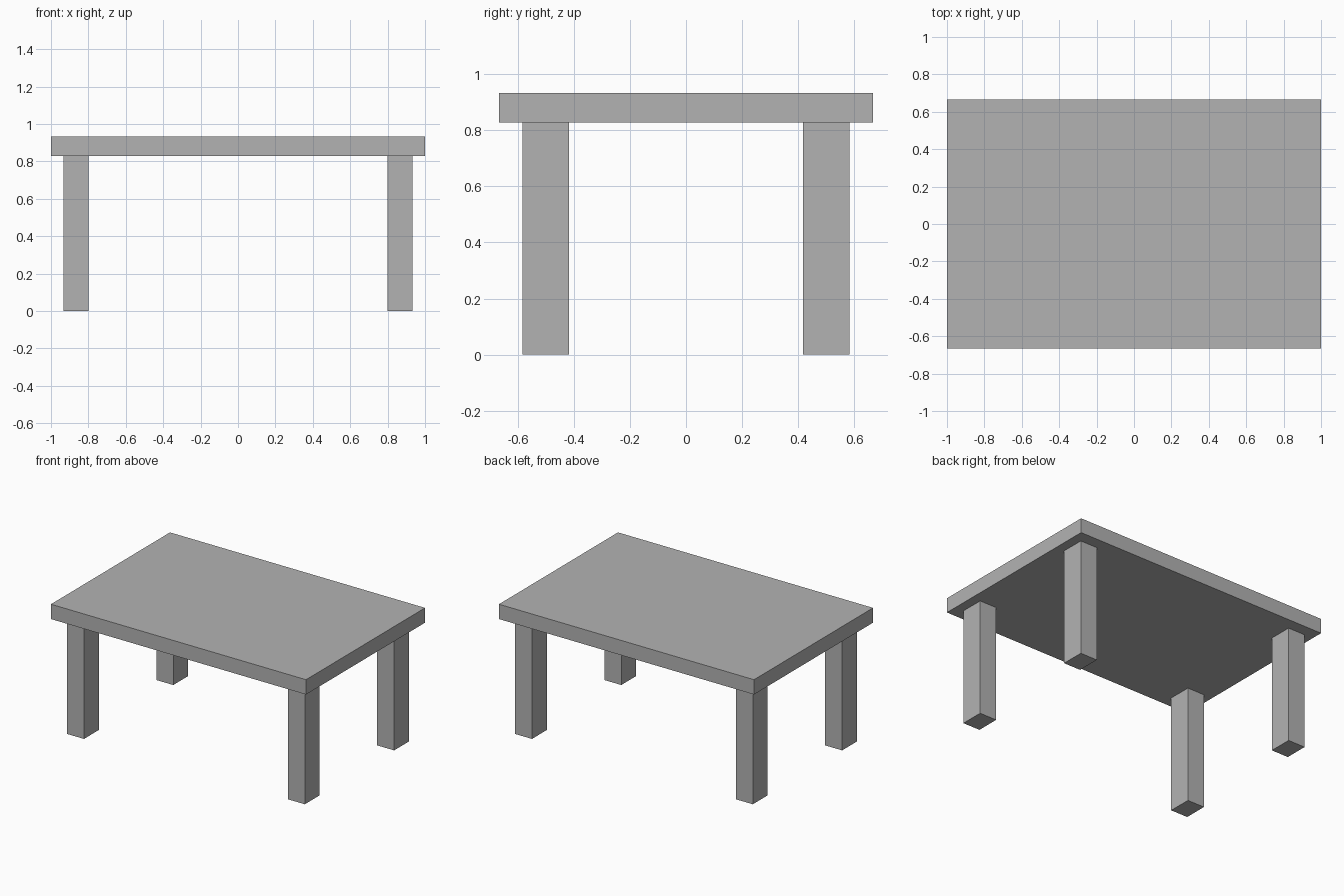
import bpy

cube = bpy.data.objects.get("Cube")
if cube:
    bpy.data.objects.remove(cube, do_unlink=True)

# One plain grey for the whole table
grey = bpy.data.materials.new("plain grey")
grey.use_nodes = True
colour = (0.45, 0.45, 0.45, 1)
grey.diffuse_color = colour
grey.node_tree.nodes["Principled BSDF"].inputs["Base Color"].default_value = colour


def box(name, centre, size):
    """Add a flat-faced box with real dimensions."""
    bpy.ops.mesh.primitive_cube_add(size=1, location=centre)
    obj = bpy.context.object
    obj.name = name
    obj.scale = size
    bpy.ops.object.transform_apply(location=False, rotation=False, scale=True)
    obj.data.materials.append(grey)
    return obj


LEG_HEIGHT = 0.828
TOP_THICKNESS = 0.105

# Table top
box("table_top", (0, 0, LEG_HEIGHT + TOP_THICKNESS / 2), (2, 1.333, TOP_THICKNESS))

# Four legs, set in from the corners
for side, sx in (("left", 1), ("right", -1)):
    for end, sy in (("front", -1), ("back", 1)):
        box(f"{end}_{side}_leg", (sx * 0.866, sy * 0.5, LEG_HEIGHT / 2),
            (0.133, 0.166, LEG_HEIGHT))
